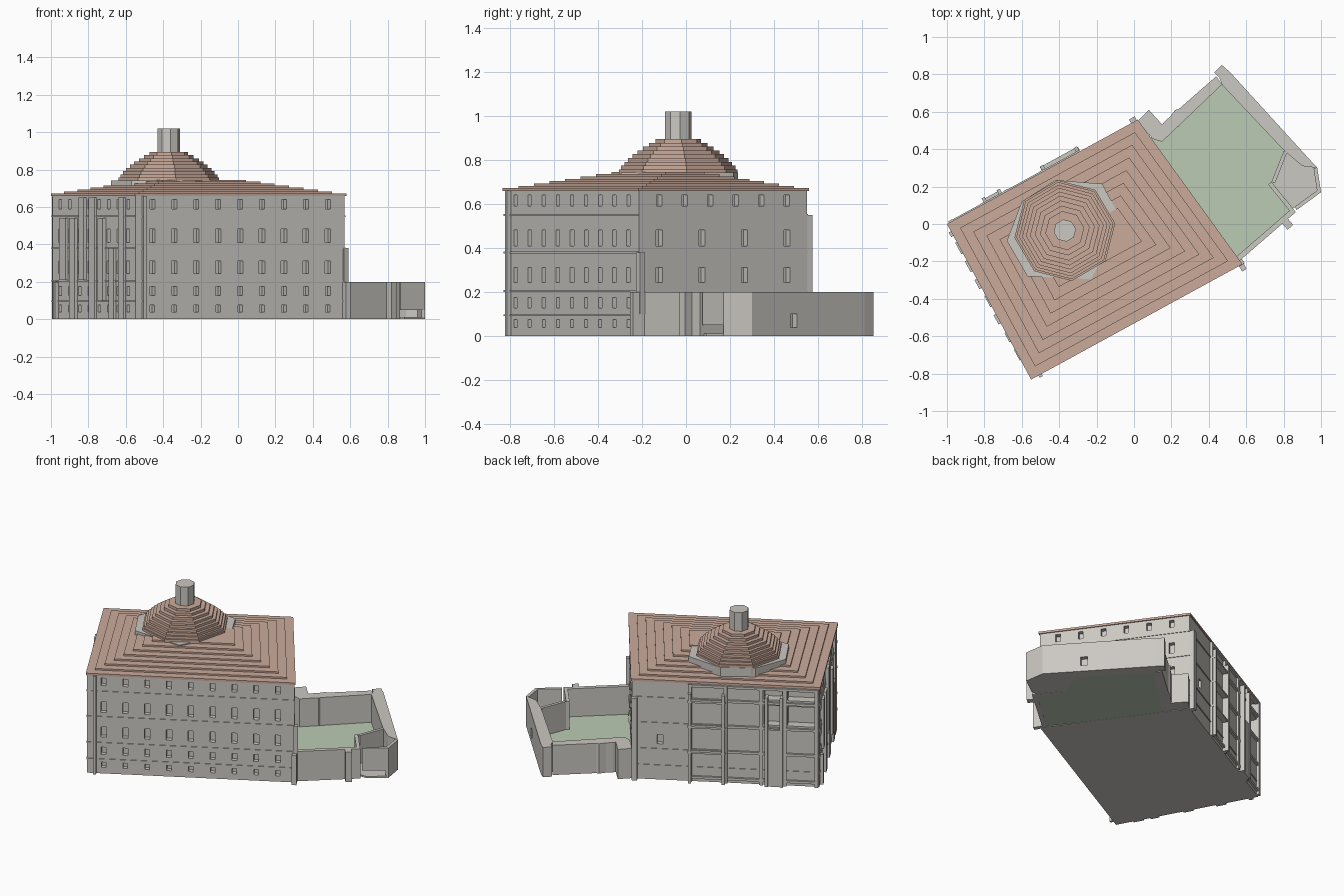
import bpy, bmesh, math
from mathutils import Vector as V

if "Cube" in bpy.data.objects:
    bpy.data.objects.remove(bpy.data.objects["Cube"])


def material(name, rgb):
    m = bpy.data.materials.new(name)
    m.diffuse_color = (*rgb, 1)
    m.use_nodes = True
    m.node_tree.nodes["Principled BSDF"].inputs["Base Color"].default_value = m.diffuse_color
    return m


STONE = material("stone", (0.60, 0.58, 0.54))
TILE = material("roof_tile", (0.60, 0.41, 0.33))
GRASS = material("grass", (0.50, 0.60, 0.46))


def prisms(name, parts, mat):
    """One object made of vertical prisms: (outline, z0, z1)."""
    bm = bmesh.new()
    for pts, z0, z1 in parts:
        lo = [bm.verts.new((p[0], p[1], z0)) for p in pts]
        hi = [bm.verts.new((p[0], p[1], z1)) for p in pts]
        bm.faces.new(lo[::-1])
        bm.faces.new(hi)
        n = len(pts)
        for i in range(n):
            j = (i + 1) % n
            bm.faces.new((lo[i], lo[j], hi[j], hi[i]))
    bmesh.ops.recalc_face_normals(bm, faces=bm.faces)
    me = bpy.data.meshes.new(name)
    bm.to_mesh(me)
    bm.free()
    me.materials.append(mat)
    ob = bpy.data.objects.new(name, me)
    bpy.context.collection.objects.link(ob)
    return ob


def strip(a, b, t0, t1, o0, o1):
    """Quad along the line a-b between fractions t0..t1, offset outward o0..o1."""
    a, b = V(a), V(b)
    d = b - a
    n = V((d.y, -d.x)).normalized()
    return [a + d * t0 + n * o1, a + d * t1 + n * o1, a + d * t1 + n * o0, a + d * t0 + n * o0]


def inset(pts, dist):
    """Offset a counter-clockwise convex outline inward."""
    out = []
    n = len(pts)
    for i in range(n):
        p, q, r = V(pts[i - 1]), V(pts[i]), V(pts[(i + 1) % n])
        d1, d2 = (q - p).normalized(), (r - q).normalized()
        n1, n2 = V((-d1.y, d1.x)), V((-d2.y, d2.x))
        out.append(q + (n1 + n2) * dist / (1 + n1.dot(n2)))
    return out


def cut(ob, parts):
    """Carve recesses into an object and discard the cutter."""
    cutter = prisms("cutter", parts, STONE)
    cutter.hide_render = True
    mod = ob.modifiers.new("recess", 'BOOLEAN')
    mod.operation, mod.solver, mod.object = 'DIFFERENCE', 'EXACT', cutter
    bpy.context.view_layer.update()
    me = bpy.data.meshes.new_from_object(ob.evaluated_get(bpy.context.evaluated_depsgraph_get()))
    ob.modifiers.clear()
    ob.data = me
    bpy.data.objects.remove(cutter)


# Main block
W, S, E, N = (-1, 0), (-.55, -.832), (.58, -.215), (.02, .558)
ROOF = [W, S, E, N]
w, s, e, n = WALL = inset(ROOF, .007)
body = prisms("palace_walls", [(WALL, 0, .662)], STONE)

# Window recesses: centre height, half height, width per storey
ROWS = [(.057, .018, .028), (.152, .024, .030), (.278, .034, .034), (.445, .036, .034), (.615, .025, .030)]
cuts = []


def window(a, b, t, row, depth=.03):
    z, h, wd = row
    half = wd / 2 / (V(b) - V(a)).length
    cuts.append((strip(a, b, t - half, t + half, -depth, .05), z - h, z + h))


for row in ROWS:
    for i in range(9):
        window(s, e, .08 + i * .105, row)
    for i in range(8):
        window(w, s, .09 + i * .117, row)
for row, cols in ((ROWS[4], 6), (ROWS[3], 4), (ROWS[2], 4)):
    for i in range(cols):
        window(e, n, .12 + i * .76 / (cols - 1), row)
# Open loggias and the single window on the rear left side (n to w)
for t0, t1 in ((.705, .80), (.83, .98)):
    cuts.append((strip(n, w, t0, t1, -.06, .05), .40, .53))
    cuts.append((strip(n, w, t0, t1, -.06, .05), .57, .645))
window(n, w, .15, (.27, .03, .035))
cut(body, cuts)

# Thin storey bands
prisms("storey_bands", [(inset(ROOF, .003), z - .004, z + .004) for z in (.095, .205, .38, .55)], STONE)

# Shallow wall panels on the left end
prisms("left_panels", [
    (strip(w, s, t0, t1, -.01, o), z0, z1) for t0, t1, o, z0, z1 in (
        (.04, .07, .02, 0, .20), (.11, .185, .016, .21, .54), (.23, .30, .018, 0, .54),
        (.35, .41, .02, .21, .65), (.46, .53, .014, 0, .65), (.58, .64, .02, .1, .54),
        (.70, .76, .014, 0, .38), (.81, .88, .012, 0, .65))], STONE)

# Framework of piers and ledges on the rear left side
frame = [(strip(n, w, t - .01, t + .01, -.01, .016), 0, .655) for t in (.31, .50, .69, .815, .985)]
frame += [(strip(n, w, .30, .995, -.01, .014), z - .008, z + .008) for z in (.03, .21, .38, .55, .645)]
frame += [(strip(n, w, .30, .50, -.01, .035), z, z + .012) for z in (.2, .37, .54)]
frame += [(strip(n, w, t - .008, t + .008, -.01, .038), 0, .6) for t in (.31, .49, .72, .80)]
frame += [(strip(n, w, .72, .80, -.01, .03), 0, .38)]
prisms("rear_framework", frame, STONE)

# Small corner buttresses
prisms("corner_buttresses", [
    (strip(e, n, -.01, .02, -.01, .02), .1, .38),
    (strip(s, e, .99, 1.012, -.02, .04), 0, .2),
    (strip(s, e, .03, .045, -.01, .02), 0, .66),
    (strip(n, w, .0, .03, -.01, .03), 0, .55)], STONE)

# Stepped roof
prisms("stepped_roof", [(inset(ROOF, .052 * i), .658, .672 + .0105 * i) for i in range(8)], TILE)

# Drum under the dome
prisms("dome_drum", [([(-.42, .235), (-.60, .12), (-.68, -.09), (-.57, -.28), (-.23, -.295),
                       (-.11, -.08), (-.06, .01), (-.17, .215)], .66, .742)], STONE)


def octagon(r):
    return [(-.37 + r * math.cos(math.radians(8 + 45 * i)),
             -.035 + r * math.sin(math.radians(8 + 45 * i))) for i in range(8)]


# Stepped octagonal dome and lantern
radii = [.272, .262, .247, .230, .210, .188, .162, .134, .105]
prisms("stepped_dome", [(octagon(r), .70, .757 + .0172 * i) for i, r in enumerate(radii)], TILE)
prisms("lantern", [(octagon(.06), .88, 1.02)], STONE)

# Garden: lawn and pavement
prisms("lawn", [([(.02, .52), (.10, .455), (.47, .745), (.80, .395), (.735, .235), (.86, .09), (.555, -.18)],
                 .001, .012)], GRASS)
prisms("pavement", [([(.80, .40), (.735, .235), (.86, .09), (.89, .09), (1, .17), (.98, .30), (.84, .44)],
                     0, .011)], STONE)

# Garden walls
H = .2
walls = prisms("garden_wall_back", [([(.47, .745), (.80, .395), (.90, .31), (.98, .30), (.515, .81),
                                      (.47, .85), (.43, .81), (.455, .785)], 0, H)], STONE)
cut(walls, [(strip((.98, .30), (.515, .81), .34, .40, -.03, .05), .04, .10)])
prisms("garden_wall_left", [([(.10, .455), (.15, .44), (.47, .745), (.44, .79), (.16, .545)][::1], 0, H),
                            ([(.02, .55), (.10, .455), (.17, .51), (.08, .61)], 0, H),
                            ([(.16, .53), (.24, .52), (.27, .62), (.22, .61)], 0, H)], STONE)
prisms("garden_wall_right", [
    (strip((.56, -.19), (.86, .07), 0, 1, -.02, .008), 0, H),
    (strip((.56, -.19), (.86, .07), .76, .86, -.02, .05), 0, H),
    (strip((.86, .07), (.735, .225), 0, 1, -.022, 0), 0, H),
    (strip((.735, .225), (.80, .39), 0, 1, 0, .02), 0, H),
    (strip((1, .17), (.98, .30), 0, 1, -.02, 0), 0, H),
    (strip((.87, .075), (1, .17), 0, 1, -.02, 0), .05, H)], STONE)
